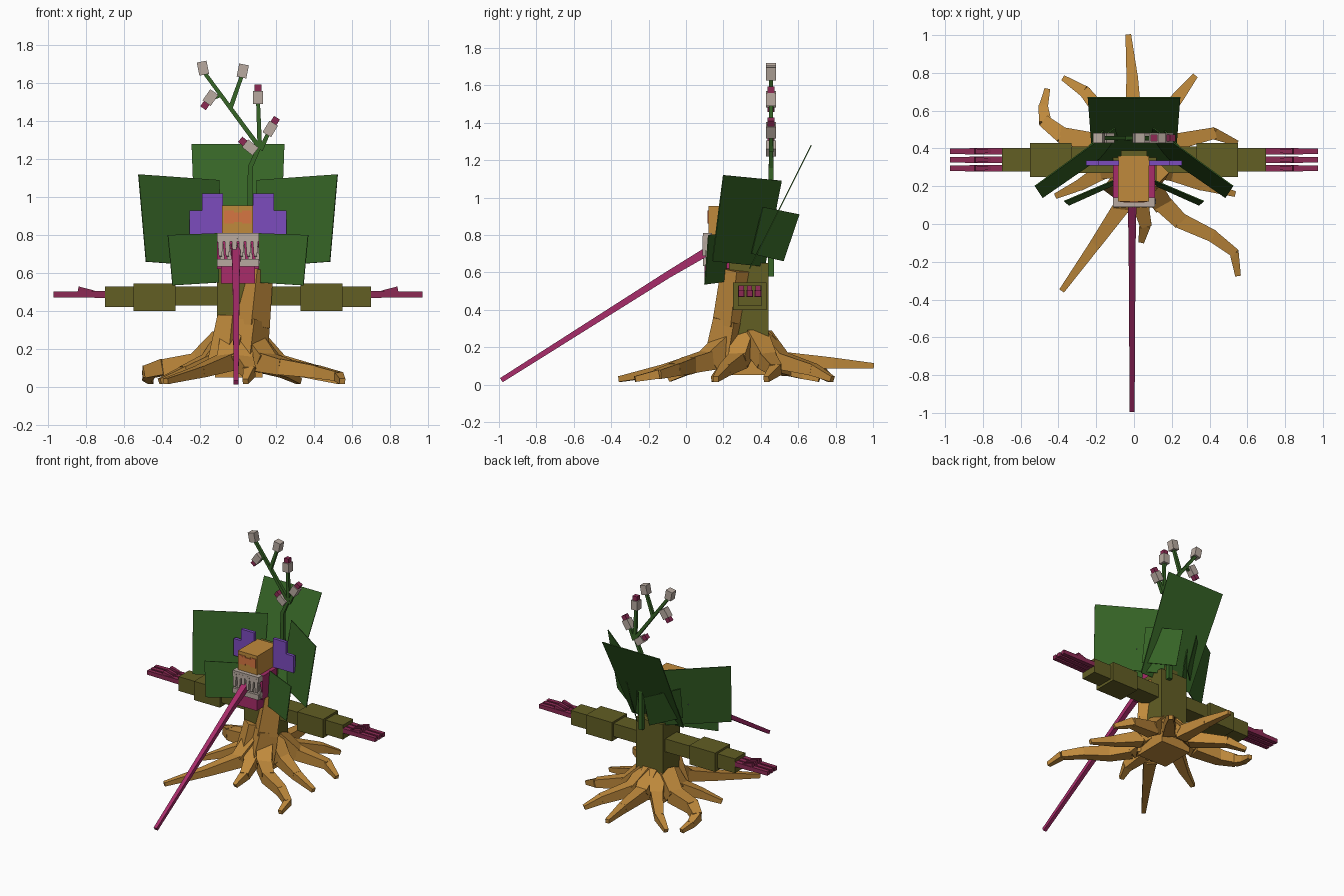
import bpy, bmesh, math
from mathutils import Vector, Matrix

cube = bpy.data.objects.get("Cube")
if cube:
    bpy.data.objects.remove(cube)


def material(name, r, g, b):
    lin = [(c / 255 / 12.92) if c < 11 else ((c / 255 + 0.055) / 1.055) ** 2.4 for c in (r, g, b)]
    m = bpy.data.materials.new(name)
    m.use_nodes = True
    m.diffuse_color = (*lin, 1)
    m.node_tree.nodes["Principled BSDF"].inputs["Base Color"].default_value = (*lin, 1)
    return m


ROOT = material("root tan", 192, 138, 60)
OLIVE = material("olive bark", 98, 94, 36)
GREEN = material("leaf green", 54, 100, 38)
PURPLE = material("petal purple", 124, 76, 190)
PINK = material("tongue pink", 168, 44, 106)
FINGER = material("finger crimson", 140, 42, 84)
GREY = material("blossom grey", 184, 170, 160)
PATCH = material("face orange", 214, 118, 66)


def finish(name, bm, mat):
    bmesh.ops.recalc_face_normals(bm, faces=bm.faces)
    me = bpy.data.meshes.new(name)
    bm.to_mesh(me)
    bm.free()
    me.materials.append(mat)
    ob = bpy.data.objects.new(name, me)
    bpy.context.scene.collection.objects.link(ob)
    return ob


def box(name, mat, x0, x1, y0, y1, z0, z1):
    bm = bmesh.new()
    lo, hi = Vector((x0, y0, z0)), Vector((x1, y1, z1))
    size = Matrix.Diagonal((*(hi - lo), 1))
    bmesh.ops.create_cube(bm, size=1, matrix=Matrix.Translation((lo + hi) / 2) @ size)
    return finish(name, bm, mat)


def limb(name, mat, points, w0, w1):
    """Chain of square tapered blocks along a path, half width w0 to w1."""
    bm = bmesh.new()
    n = len(points) - 1
    for i in range(n):
        p, q = Vector(points[i]), Vector(points[i + 1])
        d = q - p
        a = w0 + (w1 - w0) * i / n
        b = w0 + (w1 - w0) * (i + 1) / n
        rot = d.to_track_quat('Z', 'Y').to_matrix().to_4x4()
        mtx = Matrix.Translation((p + q) / 2) @ rot @ Matrix.Rotation(math.pi / 4, 4, 'Z')
        bmesh.ops.create_cone(bm, cap_ends=True, segments=4, radius1=a * 1.414,
                              radius2=b * 1.414, depth=d.length + b * 0.4, matrix=mtx)
    return finish(name, bm, mat)


def leaf(name, corners, side=1):
    bm = bmesh.new()
    bm.faces.new([bm.verts.new((x * side, y, z)) for x, y, z in corners])
    ob = finish(name, bm, GREEN)
    mod = ob.modifiers.new("thickness", 'SOLIDIFY')
    mod.thickness = 0.006
    mod.offset = 0


# Trunk with bark planks on its front
box("trunk", OLIVE, -0.11, 0.12, 0.23, 0.44, 0.1, 0.65)
box("root_crown", ROOT, -0.12, 0.13, 0.2, 0.46, 0.05, 0.16)
limb("bark_plank_left", ROOT, [(-0.07, 0.2, 0.1), (-0.04, 0.24, 0.36)], 0.07, 0.05)
limb("bark_plank_right", ROOT, [(0.04, 0.2, 0.1), (0.07, 0.24, 0.33), (0.1, 0.27, 0.6)], 0.08, 0.06)

# Roots: ground plan of each, height falling outward
roots = [
    [(-0.06, 0.1), (-0.2, -0.1), (-0.38, -0.35)],
    [(0.03, 0.12), (0.06, 0.0), (0.04, -0.09)],
    [(0.14, 0.12), (0.24, 0.02), (0.41, -0.06), (0.53, -0.15), (0.55, -0.27)],
    [(0.18, 0.28), (0.35, 0.21), (0.53, 0.16)],
    [(0.2, 0.43), (0.42, 0.48), (0.54, 0.43)],
    [(0.1, 0.5), (0.24, 0.68), (0.32, 0.78)],
    [(0.0, 0.52), (-0.01, 0.78), (-0.03, 1.0)],
    [(-0.1, 0.5), (-0.26, 0.7), (-0.37, 0.77)],
    [(-0.2, 0.43), (-0.38, 0.47), (-0.47, 0.54), (-0.48, 0.62), (-0.46, 0.71)],
    [(-0.15, 0.29), (-0.28, 0.21), (-0.41, 0.15)],
]
for i, plan in enumerate(roots):
    sx, sy = plan[0]
    path = [(sx * 0.4, 0.33 + (sy - 0.33) * 0.4, 0.24)]
    tip = 0.1 if i == 6 else 0.03
    for k, (x, y) in enumerate(plan):
        t = k / (len(plan) - 1)
        path.append((x, y, 0.13 * (1 - t) + tip * t))
    limb(f"root_{i + 1}", ROOT, path, 0.06, 0.015)

for side, tag in ((1, "left"), (-1, "right")):
    # Arms made of stepped blocks
    for part, x0, x1, hy, z0, z1 in (("upper_arm", 0.1, 0.33, 0.07, 0.43, 0.53),
                                     ("forearm", 0.33, 0.55, 0.09, 0.4, 0.545),
                                     ("wrist", 0.55, 0.7, 0.063, 0.42, 0.53)):
        box(f"{tag}_{part}", OLIVE, *sorted((side * x0, side * x1)), 0.34 - hy, 0.34 + hy, z0, z1)
    # Fingers with a raised knuckle
    for i in range(3):
        y = 0.295 + 0.045 * i
        limb(f"{tag}_finger_{i + 1}", FINGER,
             [(side * x, y, 0.487) for x in (0.69, 0.78, 0.87, 0.97)], 0.018, 0.015)
        limb(f"{tag}_knuckle_{i + 1}", FINGER,
             [(side * 0.76, y, 0.5), (side * 0.84, y, 0.515)], 0.008, 0.014)
    # Leaf collar
    leaf(f"{tag}_large_leaf", [(0.525, 0.2, 1.12), (0.1, 0.51, 1.09),
                               (0.08, 0.42, 0.63), (0.485, 0.14, 0.66)], side)
    leaf(f"{tag}_lower_leaf", [(0.37, 0.12, 0.8), (0.11, 0.23, 0.81),
                               (0.1, 0.21, 0.55), (0.345, 0.1, 0.535)], side)
    leaf(f"{tag}_rear_leaf", [(0.24, 0.41, 0.95), (0.06, 0.605, 0.91),
                              (0.05, 0.52, 0.66), (0.22, 0.35, 0.7)], side)
    # Stepped petals beside the face
    box(f"{tag}_inner_petal", PURPLE, *sorted((side * 0.08, side * 0.19)), 0.31, 0.335, 0.8, 1.02)
    box(f"{tag}_outer_petal", PURPLE, *sorted((side * 0.18, side * 0.255)), 0.31, 0.335, 0.8, 0.93)
leaf("back_leaf", [(-0.245, 0.67, 1.28), (0.245, 0.67, 1.28), (0.22, 0.34, 0.62), (-0.22, 0.34, 0.62)])

# Head, mouth and tongue
box("head", ROOT, -0.085, 0.08, 0.12, 0.36, 0.8, 0.955)
box("head_back", OLIVE, -0.07, 0.07, 0.36, 0.39, 0.62, 0.95)
box("face_patch_middle", PATCH, -0.055, 0.055, 0.115, 0.122, 0.87, 0.92)
box("face_patch_left", PATCH, 0.02, 0.07, 0.116, 0.122, 0.86, 0.93)
box("face_patch_right", PATCH, -0.075, -0.02, 0.116, 0.122, 0.86, 0.93)
box("mouth", PINK, -0.11, 0.11, 0.14, 0.32, 0.62, 0.8)
box("lower_lip", PINK, -0.09, 0.09, 0.1, 0.3, 0.545, 0.64)
limb("tongue", PINK, [(-0.01, 0.16, 0.74), (-0.01, -0.1, 0.585), (-0.01, -0.985, 0.025)], 0.024, 0.013)

# Interlocking teeth in two rows
box("upper_gum", GREY, -0.11, 0.11, 0.09, 0.14, 0.765, 0.81)
box("lower_gum", GREY, -0.11, 0.11, 0.09, 0.14, 0.635, 0.675)
for i in range(6):
    x = -0.093 + i * 0.037
    limb(f"upper_tooth_{i + 1}", GREY, [(x, 0.105, 0.79), (x, 0.095, 0.69)], 0.016, 0.008)
    limb(f"lower_tooth_{i + 1}", GREY, [(x + 0.01, 0.12, 0.65), (x + 0.01, 0.11, 0.75)], 0.014, 0.006)

# Flowering branch behind the head
Y = 0.455
branches = [
    [(0.06, 0.58), (0.065, 1.16), (0.115, 1.27)],
    [(0.115, 1.26), (-0.04, 1.47), (-0.18, 1.66)],
    [(-0.04, 1.47), (0.02, 1.64)],
    [(-0.09, 1.54), (-0.14, 1.52)],
    [(0.115, 1.26), (0.105, 1.52)],
    [(0.12, 1.25), (0.17, 1.36)],
]
for i, path in enumerate(branches):
    limb(f"branch_{i + 1}", GREEN, [(x, Y, z) for x, z in path], 0.016 if i == 0 else 0.012, 0.01)
# Each blossom: centre, pointing direction, whether a bud shows
blossoms = [(-0.185, 1.68, -0.2, 1, False), (0.025, 1.665, 0.2, 1, False),
            (-0.145, 1.525, -0.7, -1, True), (0.106, 1.525, 0, 1, True),
            (0.17, 1.36, 0.6, 1, True), (0.065, 1.262, -1, 0.8, True)]
for i, (x, z, dx, dz, bud) in enumerate(blossoms):
    c, d = Vector((x, Y, z)), Vector((dx, 0, dz)).normalized()
    limb(f"blossom_{i + 1}", GREY, [c - d * 0.03, c + d * 0.03], 0.026, 0.026)
    if bud:
        limb(f"bud_{i + 1}", FINGER, [c + d * 0.02, c + d * 0.065], 0.018, 0.018)
